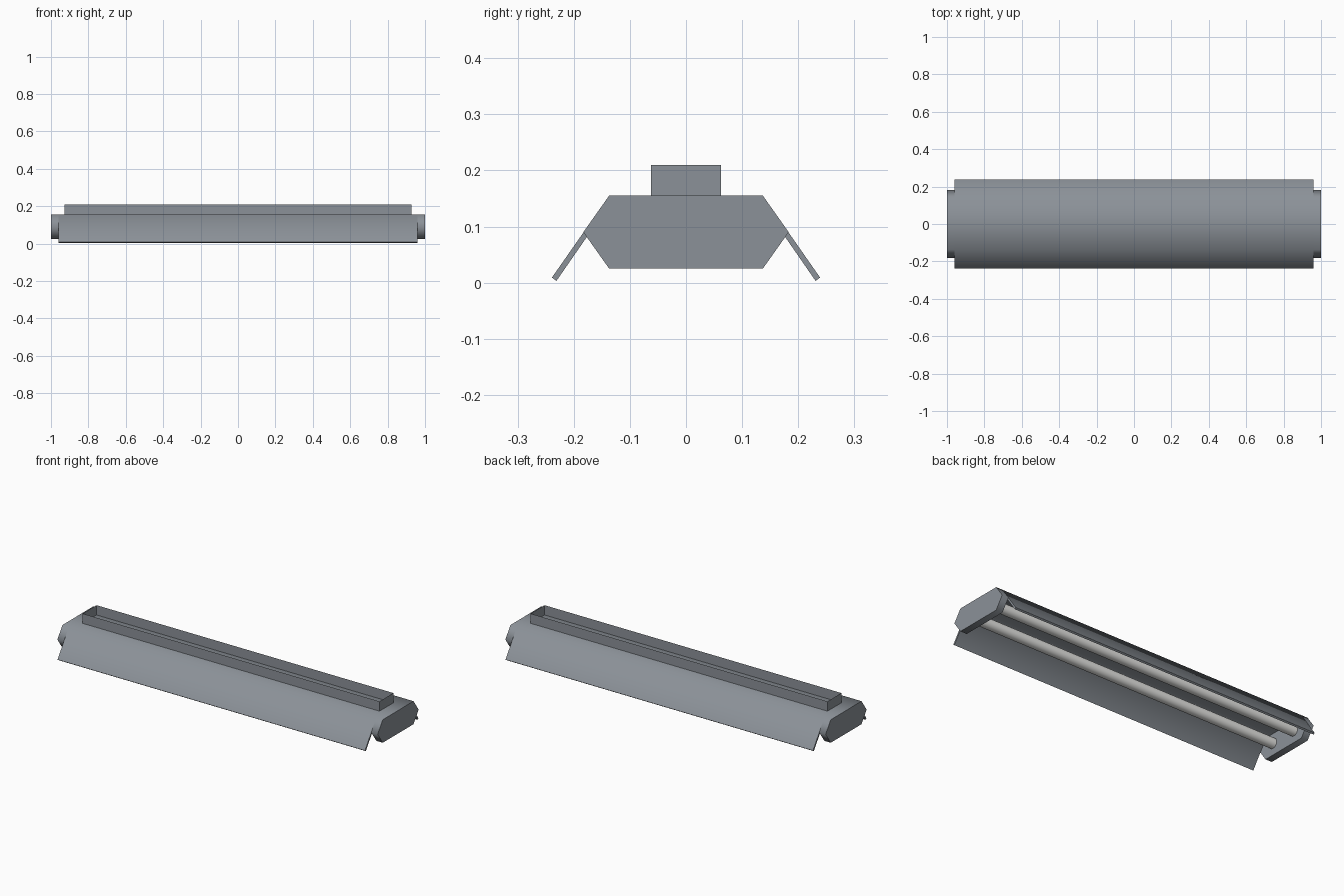
import bpy, bmesh, math

if "Cube" in bpy.data.objects:
    bpy.data.objects.remove(bpy.data.objects["Cube"])

def material(name, rgb):
    m = bpy.data.materials.new(name)
    m.diffuse_color = (*rgb, 1)
    m.use_nodes = True
    m.node_tree.nodes["Principled BSDF"].inputs["Base Color"].default_value = m.diffuse_color
    return m

GREY = material("blue grey metal", (0.26, 0.285, 0.315))
WHITE = material("tube white", (0.80, 0.80, 0.78))

def finish(bm, name, mat, angle=None):
    me = bpy.data.meshes.new(name)
    bm.to_mesh(me)
    bm.free()
    me.materials.append(mat)
    ob = bpy.data.objects.new(name, me)
    bpy.context.collection.objects.link(ob)
    if angle:
        bpy.ops.object.select_all(action='DESELECT')
        ob.select_set(True)
        bpy.context.view_layer.objects.active = ob
        bpy.ops.object.shade_smooth_by_angle(angle=math.radians(angle))
    return ob

def extrude_x(name, profile, x0, x1, mat, angle=None):
    """Solid prism from a (y, z) outline swept along x."""
    bm = bmesh.new()
    f = bm.faces.new([bm.verts.new((x0, y, z)) for y, z in profile])
    r = bmesh.ops.extrude_face_region(bm, geom=[f])
    verts = [v for v in r["geom"] if isinstance(v, bmesh.types.BMVert)]
    bmesh.ops.translate(bm, verts=verts, vec=(x1 - x0, 0, 0))
    bmesh.ops.recalc_face_normals(bm, faces=bm.faces)
    return finish(bm, name, mat, angle)

# folded sheet reflector with two sloping wings
half = [(0.137, 0.155), (0.239, 0.009), (0.231, 0.003), (0.132, 0.146)]
outline = half + [(-y, z) for y, z in reversed(half)]
extrude_x("reflector", outline, -0.96, 0.96, GREY, 75)

# six-sided end caps
hexagon = [(0.137, 0.155), (0.183, 0.09), (0.137, 0.025),
           (-0.137, 0.025), (-0.183, 0.09), (-0.137, 0.155)]
for side, label in ((-1, "left"), (1, "right")):
    extrude_x(label + "_end_cap", hexagon, side * 0.96, side * 1.0, GREY, 75)

# open-topped mounting channel, thin sheet walls
bm = bmesh.new()
ring = [(-0.927, -0.062), (0.927, -0.062), (0.927, 0.062), (-0.927, 0.062)]
low = [bm.verts.new((x, y, 0.155)) for x, y in ring]
high = [bm.verts.new((x, y, 0.21)) for x, y in ring]
for i in range(4):
    j = (i + 1) % 4
    bm.faces.new((low[i], low[j], high[j], high[i]))
finish(bm, "mounting_channel", GREY)

# two lamp tubes running between the caps
R, N = 0.028, 24
circle = [(R * math.cos(2 * math.pi * i / N), R * math.sin(2 * math.pi * i / N)) for i in range(N)]
for side, label in ((-1, "front"), (1, "back")):
    extrude_x(label + "_lamp_tube", [(side * 0.08 + y, 0.09 + z) for y, z in circle],
              -0.965, 0.965, WHITE, 40)
